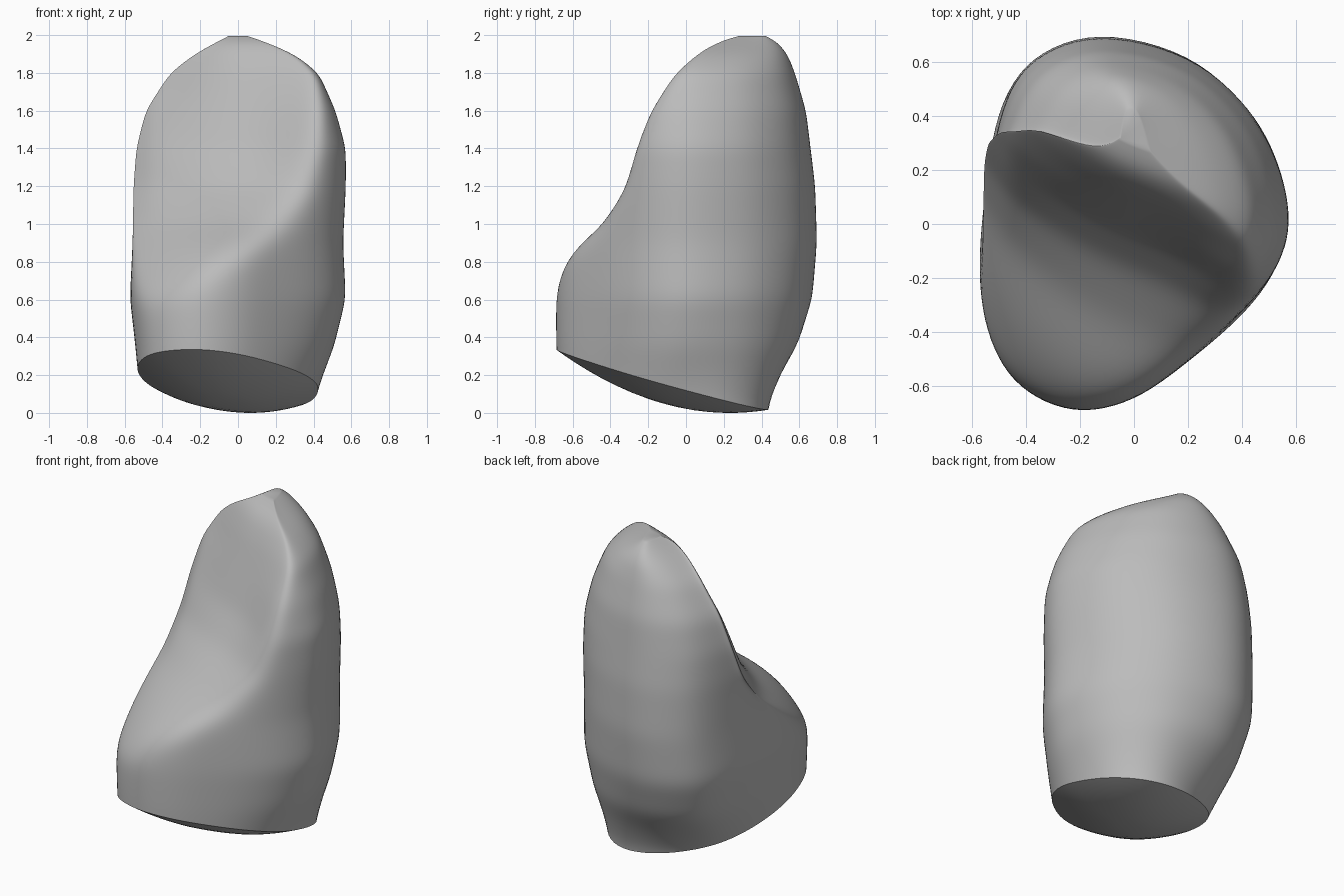
import bpy
import bmesh
import math
from mathutils import Vector

SEGMENTS = 96
LAYERS = 84
BOTTOM, TOP = -0.1, 2.005

# Widest outline of the crown, counter-clockwise from the right side
OUTLINE = [(.57, 0), (.53, .22), (.42, .43), (.2, .62), (-.13, .7), (-.38, .61),
           (-.5, .42), (-.55, .1), (-.57, -.2), (-.53, -.45), (-.43, -.61),
           (-.22, -.69), (0, -.64), (.2, -.5), (.4, -.33), (.52, -.17)]

# Height, reach to each side, reach to the back
BODY = [(-.1, .54, .53, .62), (.35, .555, .555, .665), (.6, .575, .575, .675),
        (.9, .56, .56, .7), (1.2, .555, .575, .69), (1.4, .54, .575, .665),
        (1.6, .49, .52, .64), (1.8, .36, .43, .58), (1.9, .23, .3, .54),
        (1.97, .1, .13, .48), (2.005, .03, .02, .4)]

# Height, depth of the sloping front face, depth of its hollow
FRONT = [(-.1, -1.3, 0), (.6, -.98, 0), (.8, -.74, 0), (.9, -.6, .01),
         (1, -.45, .04), (1.2, -.28, .1), (1.4, -.18, .13), (1.6, -.07, .1),
         (1.8, .07, .04), (1.9, .16, 0), (1.97, .22, 0), (2.005, .32, 0)]

# Height, share of the oval neck shape
NECK = [(-.1, 1), (.02, 1), (.2, .6), (.35, .25), (.6, 0)]


def lookup(table, z):
    """Blend the table rows on either side of height z."""
    for low, high in zip(table, table[1:]):
        if z <= high[0]:
            t = (z - low[0]) / (high[0] - low[0])
            return [a + (b - a) * t for a, b in zip(low[1:], high[1:])]
    return table[-1][1:]


def closed_curve(points, count):
    """Sample a smooth closed curve through the points."""
    n = len(points)
    result = []
    for i in range(count):
        k, t = divmod(i * n / count, 1)
        a, b, c, d = (Vector(points[(int(k) + j) % n]) for j in (-1, 0, 1, 2))
        result.append(b + (c - a) * t / 2 + (a * 2 - b * 5 + c * 4 - d) * t ** 2 / 2
                      + (b * 3 - a - c * 3 + d) * t ** 3 / 2)
    return result


def soft_max(a, b, width=0.2):
    return (a + b + math.sqrt((a - b) ** 2 + width ** 2 / 4)) / 2


def neck_point(p):
    """Matching point on the skewed oval where the crown meets its base."""
    angle = math.atan2(p.y / .7 - .3 * p.x / .57, p.x / .57)
    x, y = math.cos(angle), math.sin(angle)
    return Vector((.46 * x - .06, .18 * x + .53 * y - .12))


def ring_points(outline, z):
    """Scale the outline to this height and carve the sloping front face."""
    left, right, back = lookup(BODY, z)
    slope, hollow = lookup(FRONT, z)
    oval = lookup(NECK, z)[0]
    for p in outline:
        body = Vector((p.x * (right if p.x > 0 else left) / .57,
                       p.y * (back / .7 if p.y > 0 else 1.025)))
        x, y = body.lerp(neck_point(p), oval)
        carved = slope - .4 * x + hollow * max(0, 1 - (x / .45) ** 2)
        carved += .9 * min(x, 0) ** 2
        yield x, min(soft_max(y, carved), max(y, back)), z


def base_height(x, y):
    return .14 - .05 * x - .27 * y


# Loft the crown from stacked rings
bm = bmesh.new()
outline = closed_curve(OUTLINE, SEGMENTS)
rings = []
for layer in range(LAYERS + 1):
    t = layer / LAYERS
    z = BOTTOM + (TOP - BOTTOM) * (1 - (1 - t) ** 1.25)
    rings.append([bm.verts.new(p) for p in ring_points(outline, z)])
for low, high in zip(rings, rings[1:]):
    for i in range(SEGMENTS):
        j = (i + 1) % SEGMENTS
        bm.faces.new((low[i], low[j], high[j], high[i]))
bm.faces.new(rings[-1])

# Soften the worn surface
soft = [v for ring in rings[1:] for v in ring]
for step in range(12):
    bmesh.ops.smooth_vert(bm, verts=soft, factor=.5,
                          use_axis_x=True, use_axis_y=True, use_axis_z=True)

# Slice off the neck along a tilted plane
cut = bmesh.ops.bisect_plane(bm, geom=bm.verts[:] + bm.edges[:] + bm.faces[:],
                             plane_co=(0, 0, base_height(0, 0)),
                             plane_no=(.05, .27, 1), clear_inner=True)
rim = [e for e in cut["geom_cut"] if isinstance(e, bmesh.types.BMEdge)]

# Close the base with a shallow dome
centre = Vector((-.06, -.12))
steps = 10
radius = 1
for step in range(1, steps):
    shrunk = math.cos(math.pi / 2 * step / steps)
    new = bmesh.ops.extrude_edge_only(bm, edges=rim)["geom"]
    rim = [e for e in new if isinstance(e, bmesh.types.BMEdge)
           and len(e.link_faces) == 1]
    for v in {v for e in rim for v in e.verts}:
        x, y = centre + (v.co.xy - centre) * shrunk / radius
        v.co = x, y, base_height(x, y) - .125 * (1 - shrunk ** 2)
    radius = shrunk
bmesh.ops.holes_fill(bm, edges=rim, sides=0)
bmesh.ops.recalc_face_normals(bm, faces=bm.faces[:])

cube = bpy.data.objects.get("Cube")
if cube:
    bpy.data.objects.remove(cube, do_unlink=True)

mesh = bpy.data.meshes.new("tooth_crown")
bm.to_mesh(mesh)
bm.free()
crown = bpy.data.objects.new("tooth_crown", mesh)
bpy.context.collection.objects.link(crown)

# Plain grey surface
grey = bpy.data.materials.new("plain_grey")
grey.use_nodes = True
colour = (.5, .5, .5, 1)
grey.diffuse_color = colour
grey.node_tree.nodes["Principled BSDF"].inputs["Base Color"].default_value = colour
mesh.materials.append(grey)

bpy.context.view_layer.objects.active = crown
crown.select_set(True)
bpy.ops.object.shade_smooth_by_angle(angle=math.radians(40))
